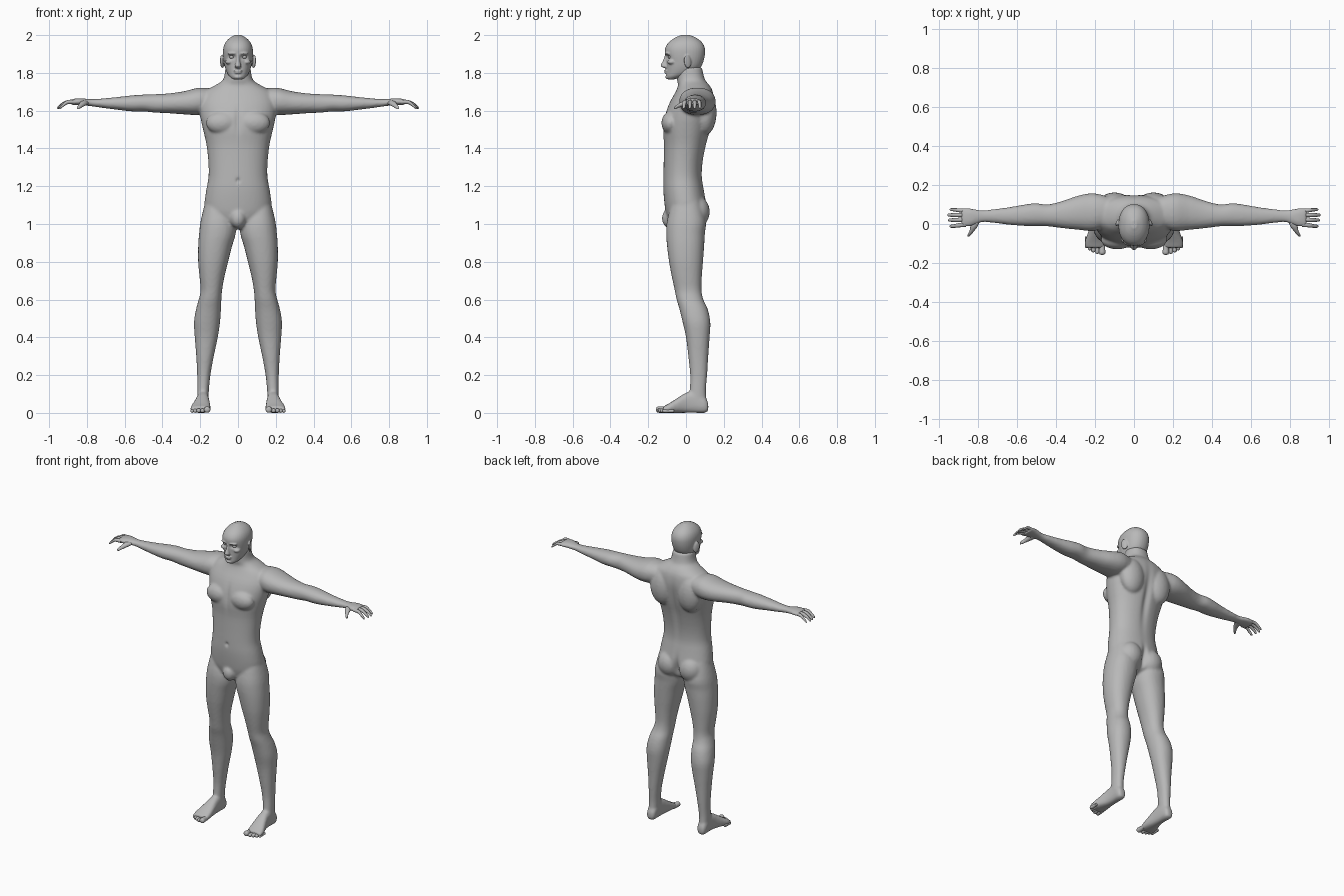
import bpy, bmesh, math
from mathutils import Vector, Matrix

cube = bpy.data.objects.get("Cube")
if cube:
    bpy.data.objects.remove(cube, do_unlink=True)

skin = bpy.data.materials.new("grey_skin")
skin.use_nodes = True
GREY = (0.48, 0.48, 0.48, 1)
skin.diffuse_color = GREY
skin.node_tree.nodes["Principled BSDF"].inputs["Base Color"].default_value = GREY


def refine(rows, steps=3):
    """Catmull-Rom interpolation between the given sections."""
    out = []
    for i in range(len(rows) - 1):
        a, b, c, d = (rows[max(i - 1, 0)], rows[i], rows[i + 1], rows[min(i + 2, len(rows) - 1)])
        for s in range(steps):
            t = s / steps
            out.append([0.5 * (2 * q + (r - p) * t + (2 * p - 5 * q + 4 * r - u) * t * t
                        + (3 * q - p - 3 * r + u) * t ** 3) for p, q, r, u in zip(a, b, c, d)])
    return out + [list(rows[-1])]


def loft(bm, axis, rows, sides=(1,), n=28, p=2.2):
    """Sections (position, low1, high1, low2, high2) along an axis, the other two axes in xyz order."""
    for side in sides:
        rings = []
        for pos, a0, a1, b0, b1 in refine(rows):
            ring = []
            for k in range(n):
                ang = 2 * math.pi * k / n
                c, s = math.cos(ang), math.sin(ang)
                u = (a0 + a1) / 2 + (a1 - a0) / 2 * math.copysign(abs(c) ** (2 / p), c)
                v = (b0 + b1) / 2 + (b1 - b0) / 2 * math.copysign(abs(s) ** (2 / p), s)
                co = [u, v]
                co.insert("xyz".index(axis), pos)
                ring.append(bm.verts.new((co[0] * side, co[1], co[2])))
            rings.append(ring)
        for r, q in zip(rings, rings[1:]):
            for k in range(n):
                bm.faces.new((r[k], r[(k + 1) % n], q[(k + 1) % n], q[k]))
        bm.faces.new(rings[0])
        bm.faces.new(rings[-1])


def ball(bm, centre, radii, sides=(1,), tilt=(0, 0)):
    """Ellipsoid, tilted about x and z, mirrored over the given sides."""
    for side in sides:
        m = (Matrix.Translation((centre[0] * side, centre[1], centre[2]))
             @ Matrix.Rotation(tilt[1] * side, 4, 'Z') @ Matrix.Rotation(tilt[0], 4, 'X')
             @ Matrix.Diagonal((*radii, 1)))
        bmesh.ops.create_uvsphere(bm, u_segments=20, v_segments=14, radius=1, matrix=m)


def finish(bm, name, voxel=0, smooth=0, pushes=()):
    """Make the object, fuse its volumes and press soft hollows into the surface."""
    bmesh.ops.recalc_face_normals(bm, faces=bm.faces[:])
    me = bpy.data.meshes.new(name)
    bm.to_mesh(me)
    bm.free()
    ob = bpy.data.objects.new(name, me)
    bpy.context.collection.objects.link(ob)
    bpy.ops.object.select_all(action='DESELECT')
    ob.select_set(True)
    bpy.context.view_layer.objects.active = ob
    if voxel:
        mod = ob.modifiers.new("fuse", 'REMESH')
        mod.mode, mod.voxel_size = 'VOXEL', voxel
        bpy.ops.object.modifier_apply(modifier="fuse")
        mod = ob.modifiers.new("soften", 'SMOOTH')
        mod.factor, mod.iterations = 0.5, smooth
        bpy.ops.object.modifier_apply(modifier="soften")
    for centre, radii, depth in pushes:
        for v in ob.data.vertices:
            d = sum(((a - b) / r) ** 2 for a, b, r in zip(v.co, centre, radii))
            if d < 9:
                v.co.y += depth * math.exp(-d)
    ob.data.materials.clear()
    ob.data.materials.append(skin)
    ob.data.polygons.foreach_set("material_index", [0] * len(ob.data.polygons))
    bpy.ops.object.shade_smooth_by_angle(angle=math.radians(50))
    return ob


BOTH = (1, -1)

# Torso and neck
body = bmesh.new()
torso = [(0.975, 0.03, -0.07, 0.03), (1.00, 0.10, -0.09, 0.08), (1.05, 0.165, -0.105, 0.10),
         (1.10, 0.178, -0.113, 0.108), (1.18, 0.168, -0.12, 0.095), (1.25, 0.156, -0.12, 0.085),
         (1.33, 0.157, -0.118, 0.09), (1.42, 0.167, -0.117, 0.108), (1.50, 0.185, -0.122, 0.13),
         (1.57, 0.20, -0.113, 0.143), (1.64, 0.205, -0.088, 0.15), (1.70, 0.18, -0.055, 0.143),
         (1.735, 0.12, -0.042, 0.125), (1.765, 0.078, -0.048, 0.10), (1.83, 0.066, -0.05, 0.085)]
loft(body, 'z', [(z, -w, w, a, b) for z, w, a, b in torso], n=40)
ball(body, (0.085, -0.082, 1.535), (0.085, 0.048, 0.06), BOTH)            # chest
ball(body, (0.10, 0.10, 1.59), (0.085, 0.062, 0.12), BOTH)                # shoulder blades
ball(body, (0.078, 0.055, 1.065), (0.078, 0.071, 0.085), BOTH)            # buttocks
ball(body, (0, -0.085, 1.03), (0.042, 0.043, 0.052))                      # groin

# Legs
loft(body, 'z', [
    (1.14, 0.05, 0.168, -0.07, 0.07), (1.02, 0.015, 0.197, -0.10, 0.105), (0.95, 0.012, 0.206, -0.105, 0.10),
    (0.88, 0.032, 0.211, -0.10, 0.096), (0.80, 0.052, 0.211, -0.09, 0.09), (0.72, 0.072, 0.204, -0.075, 0.084),
    (0.65, 0.084, 0.198, -0.06, 0.082), (0.60, 0.088, 0.208, -0.05, 0.092), (0.55, 0.09, 0.222, -0.035, 0.115),
    (0.48, 0.095, 0.233, -0.018, 0.129), (0.40, 0.107, 0.229, 0.0, 0.125), (0.30, 0.128, 0.221, 0.012, 0.118),
    (0.20, 0.146, 0.216, 0.022, 0.112), (0.12, 0.154, 0.216, 0.02, 0.106), (0.05, 0.157, 0.216, 0.015, 0.11)], BOTH)

# Feet
loft(body, 'y', [
    (0.118, 0.168, 0.206, 0.012, 0.05), (0.10, 0.157, 0.216, 0.0, 0.085), (0.05, 0.154, 0.217, 0.0, 0.115),
    (0.0, 0.152, 0.222, 0.0, 0.106), (-0.05, 0.147, 0.238, 0.0, 0.076), (-0.09, 0.145, 0.252, 0.0, 0.05),
    (-0.122, 0.149, 0.25, 0.002, 0.033)], BOTH, p=2.6)

# Arms and palms
loft(body, 'x', [
    (0.10, 0.0, 0.13, 1.60, 1.71), (0.20, -0.035, 0.157, 1.578, 1.722), (0.28, -0.03, 0.147, 1.58, 1.704),
    (0.36, -0.022, 0.12, 1.586, 1.692), (0.44, -0.012, 0.10, 1.59, 1.687), (0.50, -0.01, 0.106, 1.596, 1.685),
    (0.56, -0.01, 0.10, 1.596, 1.681), (0.64, -0.004, 0.086, 1.605, 1.672), (0.72, 0.006, 0.076, 1.615, 1.664),
    (0.78, 0.009, 0.07, 1.624, 1.661), (0.84, -0.013, 0.081, 1.63, 1.666), (0.885, -0.014, 0.082, 1.63, 1.66)], BOTH)
finish(body, "body", 0.008, 5, [
    ((0, 0.14, 1.45), (0.022, 0.08, 0.17), -0.014),      # spine
    ((0, 0.13, 1.05), (0.016, 0.07, 0.07), -0.026),      # cleft
    ((0, -0.12, 1.55), (0.014, 0.05, 0.07), 0.008),      # breastbone
    ((0, -0.12, 1.23), (0.010, 0.04, 0.012), 0.010)])    # navel

# Fingers, thumbs and toes
fingers = [(0.068, 0.074, 0.945, 0.009), (0.046, 0.046, 0.957, 0.010),
           (0.022, 0.020, 0.953, 0.010), (-0.003, -0.012, 0.945, 0.010)]
toes = [(0.163, -0.158, 0.016), (0.188, -0.153, 0.011), (0.208, -0.145, 0.011),
        (0.226, -0.135, 0.010), (0.242, -0.124, 0.0095)]
for side, label in ((1, "left"), (-1, "right")):
    bm = bmesh.new()
    for base, tip, end, r in fingers:
        path = [(0.86, 0, 1.646, 1.1), (0.90, 0.4, 1.646, 1.1), (end - 0.025, 0.8, 1.633, 0.95),
                (end - 0.006, 0.95, 1.618, 0.75), (end, 1, 1.613, 0.25)]
        loft(bm, 'x', [(x, base + (tip - base) * t - r * k, base + (tip - base) * t + r * k,
                        z - r * k, z + r * k) for x, t, z, k in path], (side,), n=12, p=2)
    finish(bm, label + "_fingers")
    bm = bmesh.new()
    loft(bm, 'y', [(0.025, 0.785, 0.83, 1.63, 1.655), (-0.01, 0.80, 0.838, 1.624, 1.652),
                   (-0.035, 0.818, 0.843, 1.617, 1.64), (-0.055, 0.835, 0.853, 1.608, 1.626),
                   (-0.063, 0.844, 0.852, 1.608, 1.616)], (side,), n=14, p=2)
    finish(bm, label + "_thumb")
    bm = bmesh.new()
    for x, tip, r in toes:
        path = [(tip + 0.06, 0.9, 0.9), (tip + 0.03, 0.95, 1.0), (tip + 0.012, 1.08, 1.05),
                (tip + 0.003, 0.8, 0.8), (tip, 0.3, 0.3)]
        loft(bm, 'y', [(y, x - r * k, x + r * k, max(0, r * 1.1 - r * h), r * 1.1 + r * h)
                       for y, k, h in path], (side,), n=12, p=2)
    finish(bm, label + "_toes")

# Head with ears, brow, nose, lips and chin
head = bmesh.new()
skull = [(1.766, 0.026, -0.098, -0.06), (1.78, 0.044, -0.104, -0.01), (1.80, 0.058, -0.104, 0.05),
         (1.83, 0.069, -0.103, 0.078), (1.86, 0.075, -0.104, 0.092), (1.895, 0.079, -0.110, 0.10),
         (1.93, 0.078, -0.110, 0.10), (1.96, 0.067, -0.093, 0.086), (1.985, 0.044, -0.06, 0.056),
         (2.001, 0.014, -0.022, 0.018)]
loft(head, 'z', [(z, -w, w, a, b) for z, w, a, b in skull], n=36)
ball(head, (0.084, 0.008, 1.86), (0.008, 0.021, 0.036), BOTH, (0.15, 0.45))
ball(head, (0.028, -0.096, 1.903), (0.028, 0.017, 0.009), BOTH, (0, 0.2))
ball(head, (0.046, -0.075, 1.858), (0.022, 0.024, 0.014), BOTH)
loft(head, 'z', [(1.826, -0.012, 0.012, -0.116, -0.09), (1.833, -0.018, 0.018, -0.132, -0.09),
                 (1.842, -0.016, 0.016, -0.134, -0.09), (1.865, -0.010, 0.010, -0.122, -0.09),
                 (1.90, -0.010, 0.010, -0.112, -0.09)], n=16, p=2)
ball(head, (0, -0.101, 1.812), (0.024, 0.015, 0.006))
ball(head, (0, -0.100, 1.801), (0.020, 0.015, 0.006))
ball(head, (0, -0.090, 1.778), (0.024, 0.020, 0.012))
finish(head, "head", 0.004, 3, [((s * 0.032, -0.10, 1.884), (0.019, 0.04, 0.012), 0.015) for s in BOTH])

# Eyes
eyes = bmesh.new()
ball(eyes, (0.032, -0.083, 1.884), (0.014, 0.012, 0.010), BOTH)
finish(eyes, "eyes")
